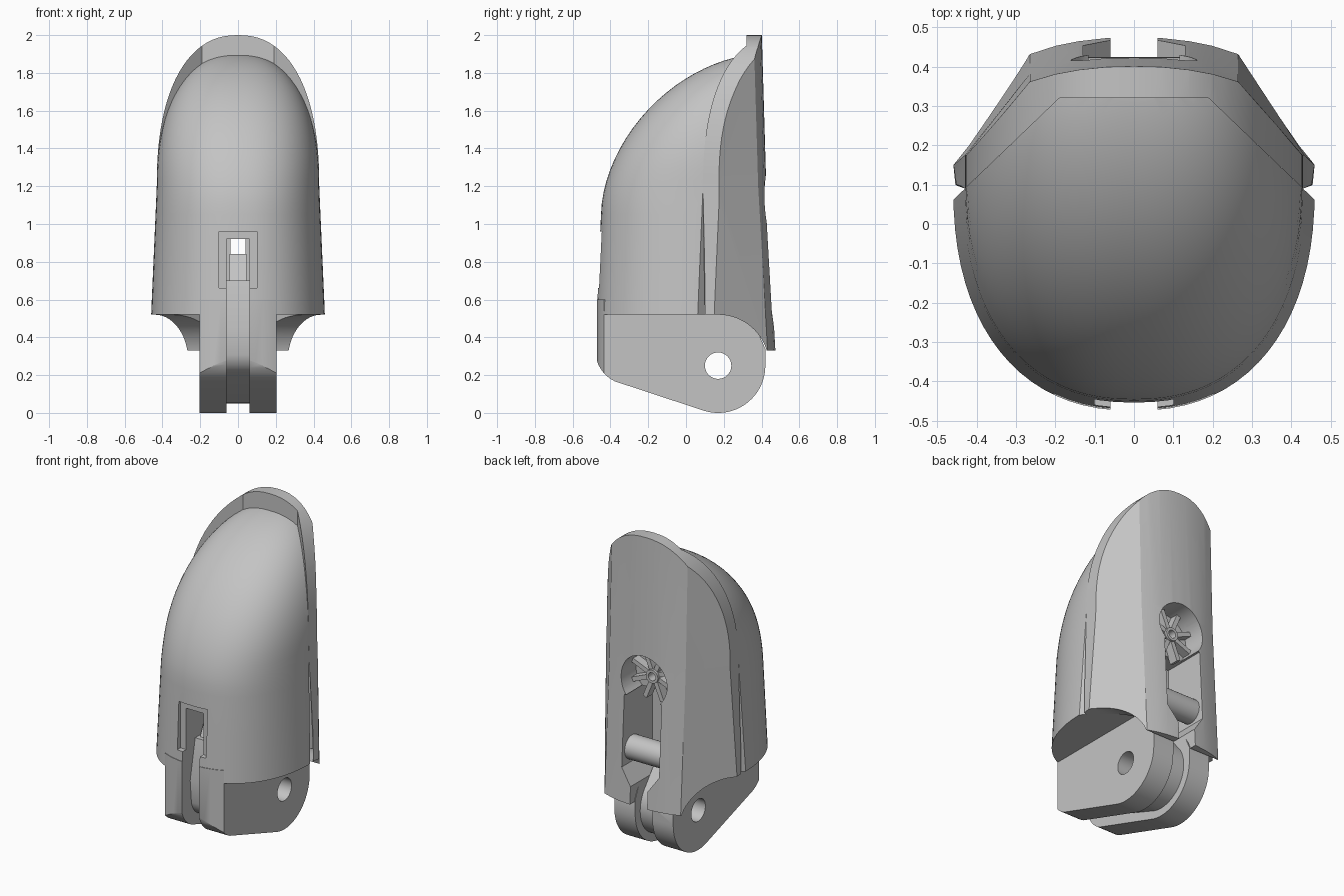
import bpy, bmesh
from math import sin, cos, pi, radians

cube = bpy.data.objects.get("Cube")
if cube:
    bpy.data.objects.remove(cube, do_unlink=True)

grey = bpy.data.materials.new("plain grey")
grey.use_nodes = True
grey.diffuse_color = (0.55, 0.55, 0.55, 1)
grey.node_tree.nodes["Principled BSDF"].inputs["Base Color"].default_value = (0.55, 0.55, 0.55, 1)


def loft(name, rings):
    """Closed solid through rings of equal point count."""
    bm = bmesh.new()
    loops = [[bm.verts.new(p) for p in ring] for ring in rings]
    n = len(loops[0])
    for a, b in zip(loops, loops[1:]):
        for i in range(n):
            j = (i + 1) % n
            bm.faces.new((a[i], a[j], b[j], b[i]))
    bm.faces.new(loops[0][::-1])
    bm.faces.new(loops[-1])
    bmesh.ops.recalc_face_normals(bm, faces=bm.faces)
    mesh = bpy.data.meshes.new(name)
    bm.to_mesh(mesh)
    bm.free()
    mesh.materials.append(grey)
    obj = bpy.data.objects.new(name, mesh)
    bpy.context.collection.objects.link(obj)
    return obj


def prism(name, pts, axis, lo, hi):
    """Extrude a 2D outline along one axis."""
    place = {"x": lambda p, d: (d, p[0], p[1]),
             "y": lambda p, d: (p[0], d, p[1]),
             "z": lambda p, d: (p[0], p[1], d)}[axis]
    return loft(name, [[place(p, d) for p in pts] for d in (lo, hi)])


def arc(cx, cy, r, a0, a1, n):
    return [(cx + r * cos(radians(a0 + (a1 - a0) * i / n)),
             cy + r * sin(radians(a0 + (a1 - a0) * i / n))) for i in range(n + 1)]


def circle(cx, cy, r, n=32):
    return arc(cx, cy, r, 0, 360, n)[:-1]


def box(x, y0, y1, z0, z1):
    return prism("cutter", [(-x, z0), (x, z0), (x, z1), (-x, z1)], "y", y0, y1)


def mirrored(half):
    return half + [(-x, y) for x, y in reversed(half) if x > 0]


def boolean(obj, tool, op="DIFFERENCE"):
    mod = obj.modifiers.new("cut", "BOOLEAN")
    mod.object, mod.operation, mod.solver = tool, op, "EXACT"
    dg = bpy.context.evaluated_depsgraph_get()
    dg.update()
    mesh = bpy.data.meshes.new_from_object(obj.evaluated_get(dg))
    obj.modifiers.clear()
    obj.data = mesh
    bpy.data.objects.remove(tool, do_unlink=True)


def super_e(t, n):
    return max(0.0, 1 - max(0.0, t) ** n) ** (1 / n)


def arc_ring(w, c, f, n=40):
    """Rounded front outline of half width w from centre c to front f."""
    pts = []
    for i in range(n + 1):
        a = pi * i / n
        k = cos(a)
        pts.append((w * (1 if k > 0 else -1) * abs(k) ** 0.87, c - (c - f) * sin(a) ** 0.87))
    return pts


# Soft front pad
rings = []
levels = [0.52, 0.8, 1.05] + [1.05 + 0.85 * sin(pi / 2 * i / 22) for i in range(1, 22)]
for z in levels:
    t = max(0.0, (z - 1.05) / 0.85)
    w = (0.46 - 0.03 * min(1, (z - 0.52) / 0.68)) * super_e((z - 1.2) / 0.7, 2.3)
    c = 0.1 + 0.3 * t * t
    f = c - (c + 0.475 - 0.025 * min(1, (z - 0.52) / 0.53)) if t == 0 else 0.4 - 0.85 * super_e(t, 1.8)
    outline = arc_ring(w, c, min(f, c - 0.01)) + [(-w, 0.5), (w, 0.5)]
    rings.append([(x, y, z) for x, y in outline])
pad = loft("front_pad", rings)
boolean(pad, prism("cutter", [(-0.6, -0.6), (0.6, -0.6), (0.6, -0.073), (0.19, 0.32),
                              (-0.19, 0.32), (-0.6, -0.073)], "z", 0, 3), "INTERSECT")

# Angular back shell, trimmed to a rounded top
rings = []
for z, b, s in ((0.33, 0.475, 0.462), (1.2, 0.425, 0.45), (2.05, 0.40, 0.44)):
    half = [(0, b), (0.07, b - 0.002), (0.14, b - 0.01), (0.2, b - 0.022), (0.265, b - 0.043),
            (s, 0.15), (s - 0.005, 0.1), (0.43, 0.09), (0.19, 0.32)]
    rings.append([(x, y, z) for x, y in mirrored(half)])
shell = loft("back_shell", rings)
crown = [(0.43 * super_e(sin(pi / 2 * i / 24), 2.3), 1.2 + 0.8 * sin(pi / 2 * i / 24)) for i in range(25)]
boolean(shell, prism("cutter", mirrored([(0.47, 0.2), (0.46, 0.52)] + crown), "y", -1, 1), "INTERSECT")
boolean(shell, prism("cutter", arc(0.17, 0.25, 0.27, -60, 90, 30) + [(-0.6, 0.52), (-0.6, 0)],
                     "x", -1, 1))

# Hinge lugs either side of the centre groove
lug_outline = ([(-0.6, 0.6), (-0.48, 0.36)] + arc(-0.3, 0.33, 0.18, 190, 245, 8)
               + arc(0.17, 0.25, 0.25, 253, 360, 24) + [(0.42, 0.34), (0.3, 0.6)])
lugs = []
for name, side in (("left_hinge_lug", 1), ("right_hinge_lug", -1)):
    lug = prism(name, lug_outline, "x", side * 0.06, side * 0.205)
    plan = arc_ring(0.46, 0.1, -0.475) + [(-0.46, 0.6), (0.46, 0.6)]
    boolean(lug, prism("cutter", plan, "z", -1, 1), "INTERSECT")
    lugs.append(lug)

# Recessed core between the lugs, with a narrow upper tongue
core_outline = ([(-0.2, 0.7), (-0.34, 0.7), (-0.39, 0.45)] + arc(-0.25, 0.33, 0.13, 190, 245, 6)
                + arc(0.17, 0.25, 0.2, 253, 405, 24) + [(0.15, 0.6)])
core = prism("hinge_core", core_outline, "x", -0.06, 0.06)
tongue = prism("groove_tongue", [(-0.33, 0.66), (-0.25, 0.84), (0.1, 0.84), (0.1, 0.66)],
               "x", -0.045, 0.045)

# Pin bore
for part in lugs + [core]:
    boolean(part, prism("cutter", circle(0.17, 0.25, 0.07), "x", -1, 1))

# Front pocket and groove, and the tunnel to the back
boolean(pad, box(0.1, -0.7, -0.43, 0.66, 0.96))
boolean(pad, box(0.06, -0.7, -0.2, 0.4, 0.92))
boolean(pad, box(0.04, -0.7, 0.4, 0.84, 0.92))

# Back slot narrowing towards the hinge, and the round recess above it
slot = mirrored([(0.06, 0.2), (0.06, 0.44), (0.13, 0.54), (0.13, 0.99)])
for part in [pad, shell] + lugs:
    boolean(part, prism("cutter", slot, "y", 0.15, 0.7))
for part in (pad, shell):
    boolean(part, prism("cutter", circle(0, 1.1, 0.16, 48), "y", 0.27, 0.7))

# Cross pin in the slot
pin = prism("cross_pin", circle(0.35, 0.63, 0.075), "x", -0.14, 0.14)

# Spoked wheel in the round recess
hub = prism("wheel_hub", circle(0, 1.1, 0.042, 24), "y", 0.265, 0.34)
boolean(hub, prism("cutter", circle(0, 1.1, 0.025, 24), "y", 0.28, 0.5))
spokes = []
for i in range(8):
    a = 2 * pi * i / 8 + pi / 8
    ends = [(r, v) for r, v in ((0.035, -0.014), (0.158, -0.014), (0.158, 0.014), (0.035, 0.014))]
    pts = [(r * cos(a) - v * sin(a), 1.1 + r * sin(a) + v * cos(a)) for r, v in ends]
    spokes.append(prism("wheel_spoke_%d" % (i + 1), pts, "y", 0.265, 0.325))

# Smooth shading with crisp edges
bpy.ops.object.select_all(action="DESELECT")
for part in [pad, shell, core, tongue, pin, hub] + lugs + spokes:
    part.select_set(True)
bpy.context.view_layer.objects.active = pad
bpy.ops.object.shade_smooth_by_angle(angle=radians(28))
